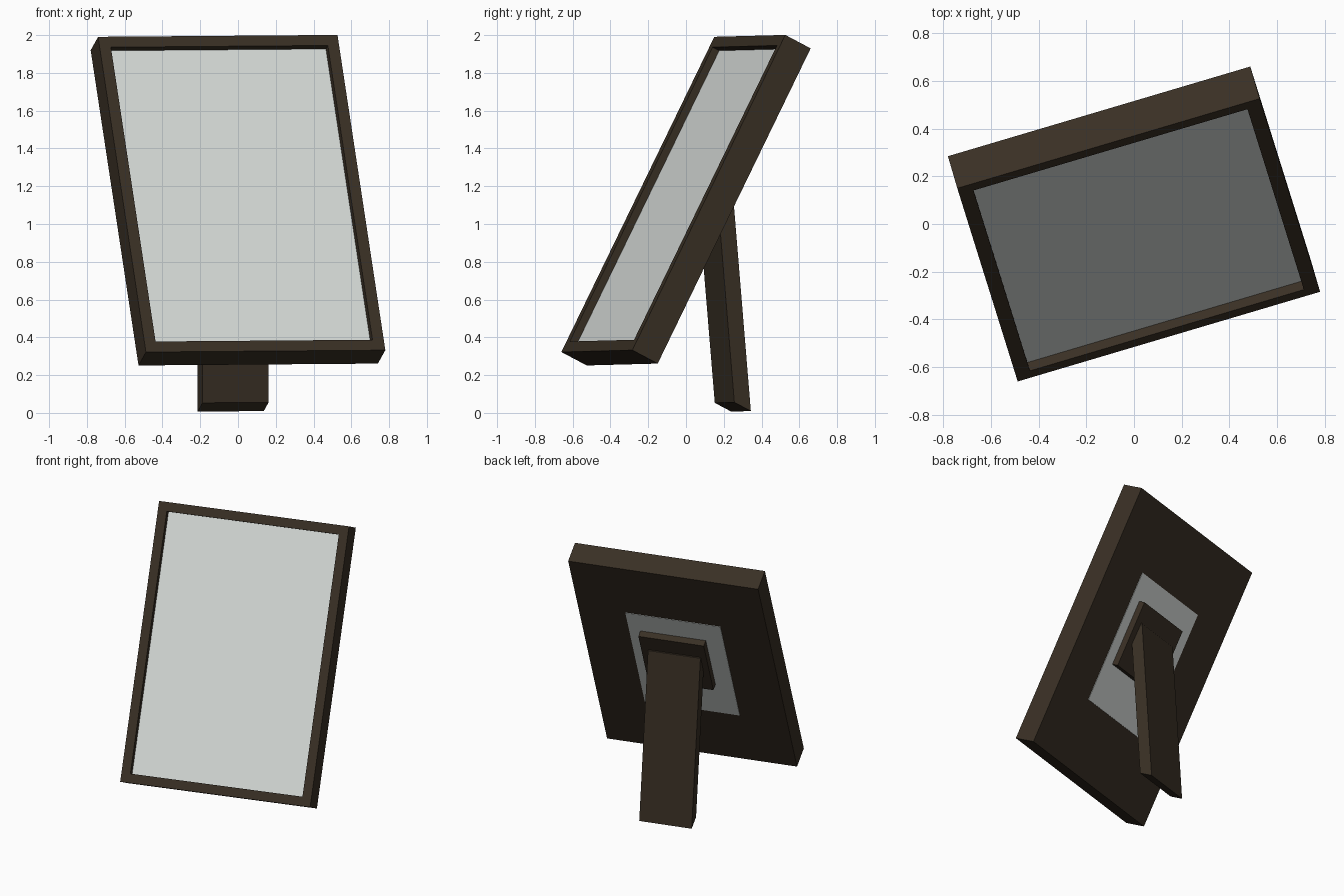
import bpy
from mathutils import Matrix, Vector

if "Cube" in bpy.data.objects:
    bpy.data.objects.remove(bpy.data.objects["Cube"])

# Tilted local axes of the panel: u = width, w = depth to the back, v = up
u = Vector((1.268, 0.376, 0.010)).normalized()
v = Vector((-0.255, 0.81, 1.67))
v = (v - u * v.dot(u)).normalized()
w = v.cross(u)
M = Matrix((u, w, v)).transposed().to_4x4()
M.translation = (0, 0, 1.126)


def material(name, rgb):
    m = bpy.data.materials.new(name)
    m.diffuse_color = (*rgb, 1)
    m.use_nodes = True
    m.node_tree.nodes["Principled BSDF"].inputs["Base Color"].default_value = m.diffuse_color
    return m


wood = material("dark_wood", (0.041, 0.029, 0.018))
glass = material("pale_glass", (0.68, 0.71, 0.69))


def make(name, verts, faces, mat):
    me = bpy.data.meshes.new(name)
    me.from_pydata(verts, [], faces)
    me.materials.append(mat)
    ob = bpy.data.objects.new(name, me)
    bpy.context.collection.objects.link(ob)
    ob.matrix_world = M
    return ob


def loft(name, bottom, top, mat):
    """Box between two (x0, x1, y0, y1, z) rectangles."""
    vs = []
    for x0, x1, y0, y1, z in (bottom, top):
        vs += [(x0, y0, z), (x1, y0, z), (x1, y1, z), (x0, y1, z)]
    fs = [(3, 2, 1, 0), (4, 5, 6, 7)]
    fs += [(i, (i + 1) % 4, 4 + (i + 1) % 4, 4 + i) for i in range(4)]
    return make(name, vs, fs, mat)


W, H, D = 0.661, 0.936, 0.0785   # half sizes of the frame
B, R = 0.062, 0.045              # rim width and recess depth


def ring(a, b, y):
    return [(-a, y, -b), (a, y, -b), (a, y, b), (-a, y, b)]


# Frame: closed back, outer walls, front rim and recess walls
verts = (ring(W, H, D) + ring(W, H, -D) + ring(W - B, H - B, -D)
         + ring(W - B, H - B, -D + R))
faces = [(3, 2, 1, 0)]
for k in range(3):
    for i in range(4):
        j = (i + 1) % 4
        faces.append((4 * k + i, 4 * k + j, 4 * k + 4 + j, 4 * k + 4 + i))
frame = make("frame", verts, [f if n else f[::-1] for n, f in enumerate(faces)], wood)
frame.data.flip_normals()
frame.data.polygons[0].flip()

import bmesh
bm = bmesh.new()
bm.from_mesh(frame.data)
bm.faces.new([bm.verts[:][i] for i in range(12, 16)])
bmesh.ops.recalc_face_normals(bm, faces=bm.faces)
bm.to_mesh(frame.data)
bm.free()

# Mirror glass in the recess, and the half-size pale plate on the back
a, b = W - B, H - B
loft("mirror_glass", (-a, a, -D + R - 0.004, -D + R + 0.002, -b),
     (-a, a, -D + R - 0.004, -D + R + 0.002, b), glass)
loft("back_panel", (-W / 2, W / 2, D - 0.002, D + 0.003, -H / 2),
     (-W / 2, W / 2, D - 0.002, D + 0.003, H / 2), glass)

# Hinge plate and slanted support leg
loft("hinge_plate", (-0.205, 0.25, D, D + 0.05, -0.17),
     (-0.205, 0.25, D, D + 0.05, 0.295), wood)
leg_top, leg_bottom = 0.165, -0.865
loft("support_leg", (-0.145, 0.22, D + 0.585, D + 0.687, leg_bottom),
     (-0.165, 0.2, D - 0.045, D + 0.057, leg_top), wood)
